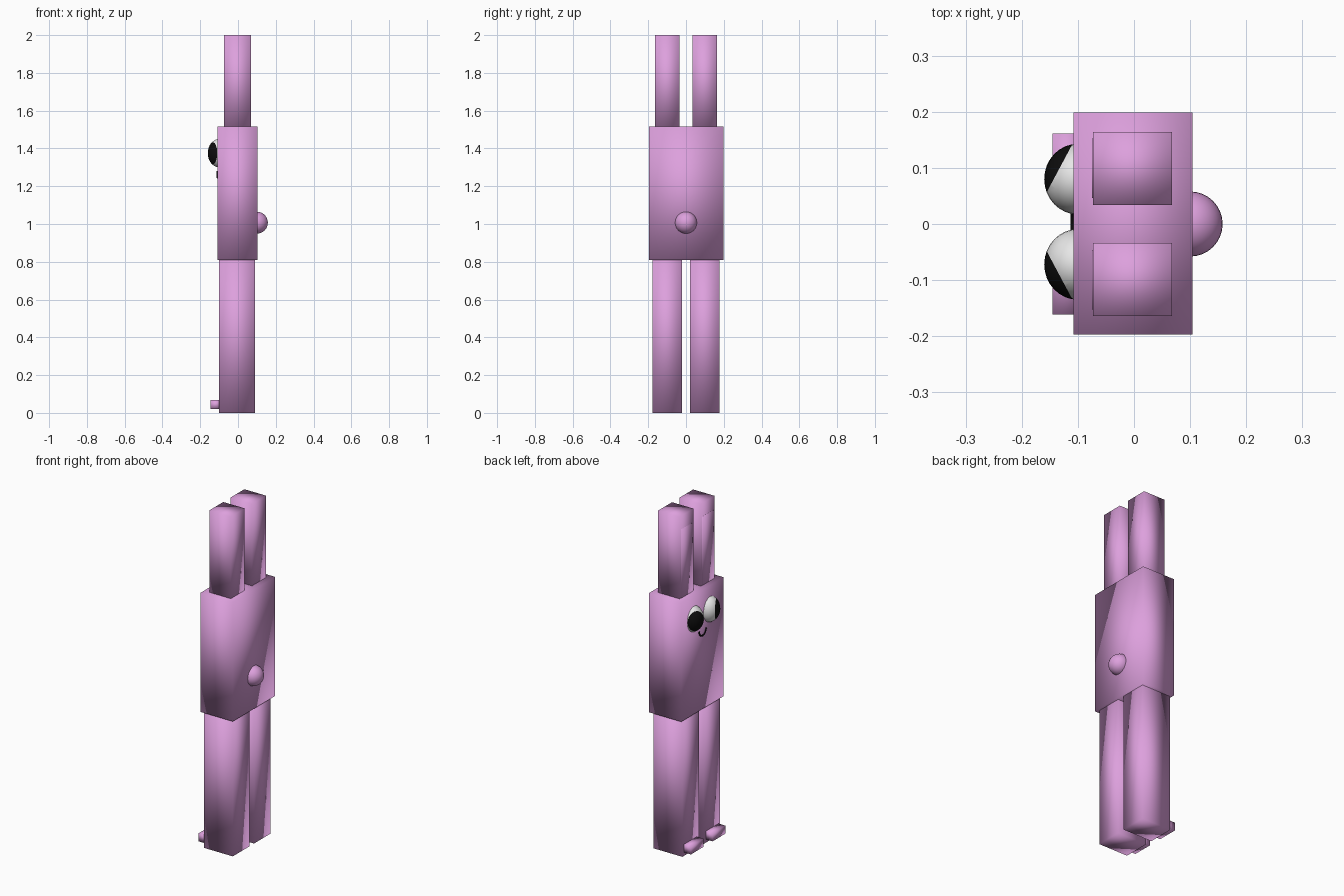
import bpy, bmesh, math
from mathutils import Vector

if "Cube" in bpy.data.objects:
    bpy.data.objects.remove(bpy.data.objects["Cube"])


def material(name, rgb):
    m = bpy.data.materials.new(name)
    m.diffuse_color = (*rgb, 1)
    m.use_nodes = True
    m.node_tree.nodes["Principled BSDF"].inputs["Base Color"].default_value = m.diffuse_color
    return m


PINK = material("plum pink", (0.723, 0.352, 0.723))
WHITE = material("eye white", (0.9, 0.9, 0.9))
BLACK = material("black", (0.004, 0.004, 0.004))


def finish(bm, name, mats):
    mesh = bpy.data.meshes.new(name)
    for f in bm.faces:
        f.smooth = True
    bm.to_mesh(mesh)
    bm.free()
    for m in mats:
        mesh.materials.append(m)
    ob = bpy.data.objects.new(name, mesh)
    bpy.context.collection.objects.link(ob)
    return ob


def box(name, lo, hi):
    """Soft-shaded box between two corners."""
    lo, hi = Vector(lo), Vector(hi)
    bm = bmesh.new()
    bmesh.ops.create_cube(bm, size=1)
    for v in bm.verts:
        v.co = (lo + hi) / 2 + v.co * (hi - lo)
    return finish(bm, name, [PINK])


def ball(bm, radii):
    bmesh.ops.create_uvsphere(bm, u_segments=32, v_segments=16, radius=1)
    bmesh.ops.scale(bm, vec=radii, verts=bm.verts)


# Torso
box("body", (-0.108, -0.197, 0.81), (0.104, 0.199, 1.515))

# Legs, toes, ears and inner ears on both sides
for side, s in (("left", 1), ("right", -1)):
    def pair(name, x0, x1, y0, y1, z0, z1):
        ya, yb = sorted((s * y0, s * y1))
        box(f"{side}_{name}", (x0, ya, z0), (x1, yb, z1))

    pair("leg", -0.1, 0.09, 0.022, 0.177, 0, 0.82)
    pair("toe", -0.145, -0.09, 0.042, 0.161, 0.02, 0.068)
    pair("ear", -0.073, 0.068, 0.034, 0.164, 1.5, 2.0)
    pair("inner_ear", -0.075, -0.07, 0.046, 0.152, 1.5, 1.92)

    # Eye: ellipsoid cut by a plane, with the outward cap as pupil
    bm = bmesh.new()
    ball(bm, (0.06, 0.063, 0.075))
    look = Vector((-0.88, 0.47 * s, 0)).normalized()
    bmesh.ops.bisect_plane(bm, geom=bm.verts[:] + bm.edges[:] + bm.faces[:],
                           plane_co=look * 0.038, plane_no=look)
    for f in bm.faces:
        f.material_index = int(f.calc_center_median().dot(look) > 0.038)
    bmesh.ops.translate(bm, vec=(-0.1, 0.004 + 0.076 * s, 1.375), verts=bm.verts)
    finish(bm, f"{side}_eye", [WHITE, BLACK])

# Tail
bm = bmesh.new()
ball(bm, (0.058, 0.058, 0.058))
bmesh.ops.translate(bm, vec=(0.1, 0, 1.007), verts=bm.verts)
finish(bm, "tail", [PINK])

# Smile: thin curved tube on the face
curve = bpy.data.curves.new("smile", "CURVE")
curve.dimensions = "3D"
curve.bevel_depth = 0.005
curve.bevel_resolution = 2
curve.use_fill_caps = True
path = curve.splines.new("POLY")
path.points.add(12)
for i, p in enumerate(path.points):
    a = math.pi * (1 + i / 12)
    p.co = (-0.108, 0.032 * math.cos(a), 1.28 + 0.035 * math.sin(a), 1)
curve.materials.append(BLACK)
bpy.context.collection.objects.link(bpy.data.objects.new("smile", curve))
